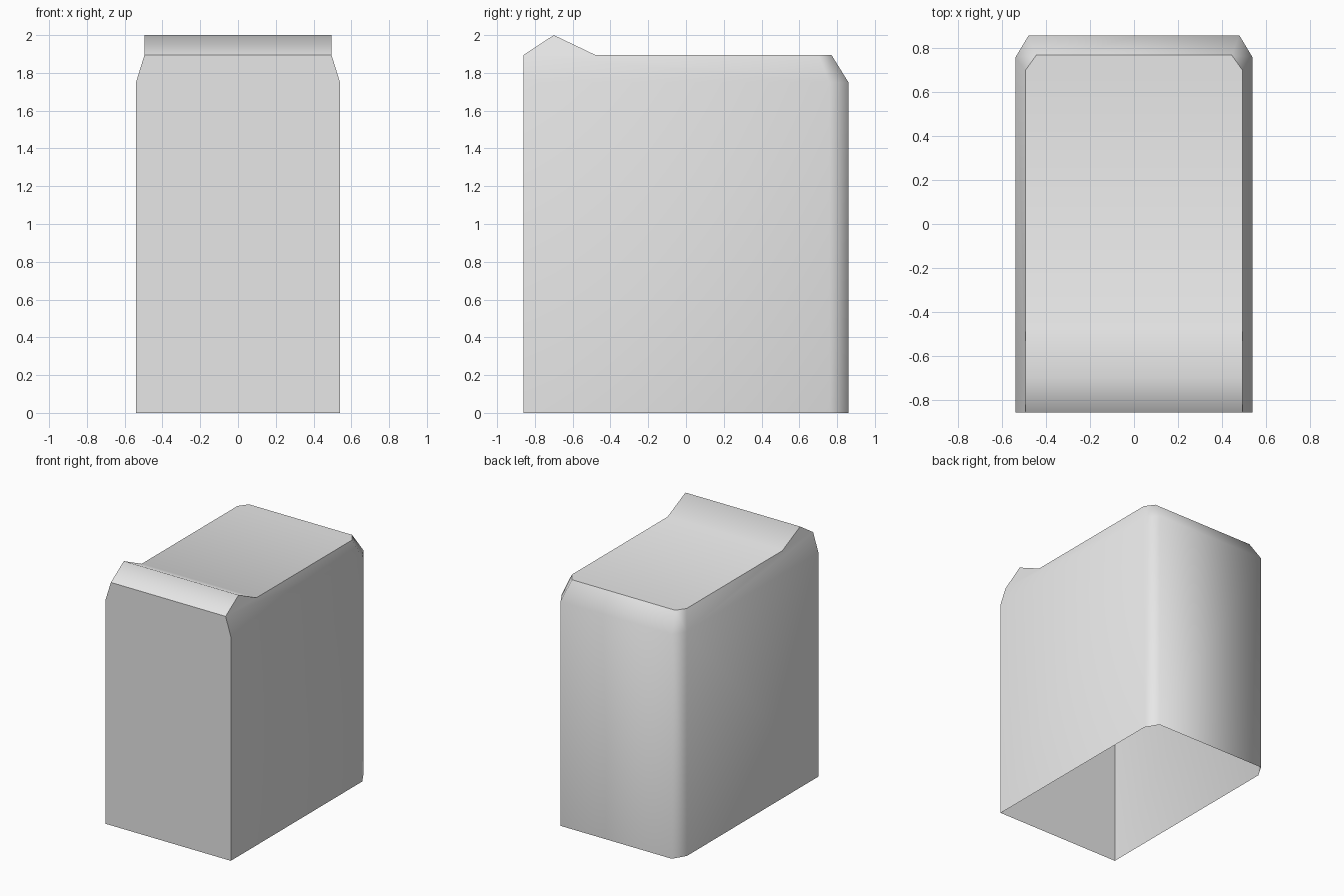
import bpy
import bmesh

cube = bpy.data.objects.get("Cube")
if cube:
    bpy.data.objects.remove(cube, do_unlink=True)

# Plain grey finish
grey = bpy.data.materials.new("light_grey")
grey.use_nodes = True
color = (0.8, 0.8, 0.8, 1)
grey.diffuse_color = color
grey.node_tree.nodes["Principled BSDF"].inputs["Base Color"].default_value = color

# Half outlines (x, y): front corner, then the two ends of the clipped back corner
plan = [(0.54, -0.86), (0.54, 0.76), (0.48, 0.86)]
SHOULDER = 1.75
# Half rim of the lid (x, y, z): front edge, ridge, valley, clipped back corner
rim = [(0.495, -0.86, 1.895), (0.495, -0.70, 2.0), (0.495, -0.48, 1.895),
       (0.495, 0.70, 1.895), (0.445, 0.77, 1.895)]

bm = bmesh.new()


def row(points, side):
    return [bm.verts.new((x * side, y, z)) for x, y, z in points]


def build_half(side):
    base = row([(x, y, 0) for x, y in plan], side)
    shoulder = row([(x, y, SHOULDER) for x, y in plan], side)
    top = row(rim, side)
    # Side wall and clipped corner
    for i in range(2):
        bm.faces.new((base[i], base[i + 1], shoulder[i + 1], shoulder[i]))
    # Sloping shoulder up to the lid
    bm.faces.new([shoulder[0], shoulder[1]] + top[3::-1])
    bm.faces.new((shoulder[1], shoulder[2], top[4], top[3]))
    return base, shoulder, top


base_l, shoulder_l, top_l = build_half(1)
base_r, shoulder_r, top_r = build_half(-1)

# Back wall and its shoulder
bm.faces.new((base_l[2], base_r[2], shoulder_r[2], shoulder_l[2]))
bm.faces.new((shoulder_l[2], shoulder_r[2], top_r[4], top_l[4]))

# Flat front
front = bm.faces.new((base_r[0], base_l[0], shoulder_l[0],
                      top_l[0], top_r[0], shoulder_r[0]))

# Lid strips, with the raised ridge at the front
lid = [bm.faces.new((top_r[i], top_l[i], top_l[i + 1], top_r[i + 1])) for i in range(4)]

# Soft shading inside each group, crisp where groups meet; the underside stays open
bmesh.ops.recalc_face_normals(bm, faces=bm.faces[:])
for f in bm.faces:
    f.smooth = True
for e in bm.edges:
    groups = {"front" if f == front else "lid" if f in lid else "wall"
              for f in e.link_faces}
    e.smooth = len(groups) == 1

mesh = bpy.data.meshes.new("housing_shell")
bm.normal_update()
bm.to_mesh(mesh)
bm.free()
mesh.materials.append(grey)
shell = bpy.data.objects.new("housing_shell", mesh)
bpy.context.collection.objects.link(shell)
